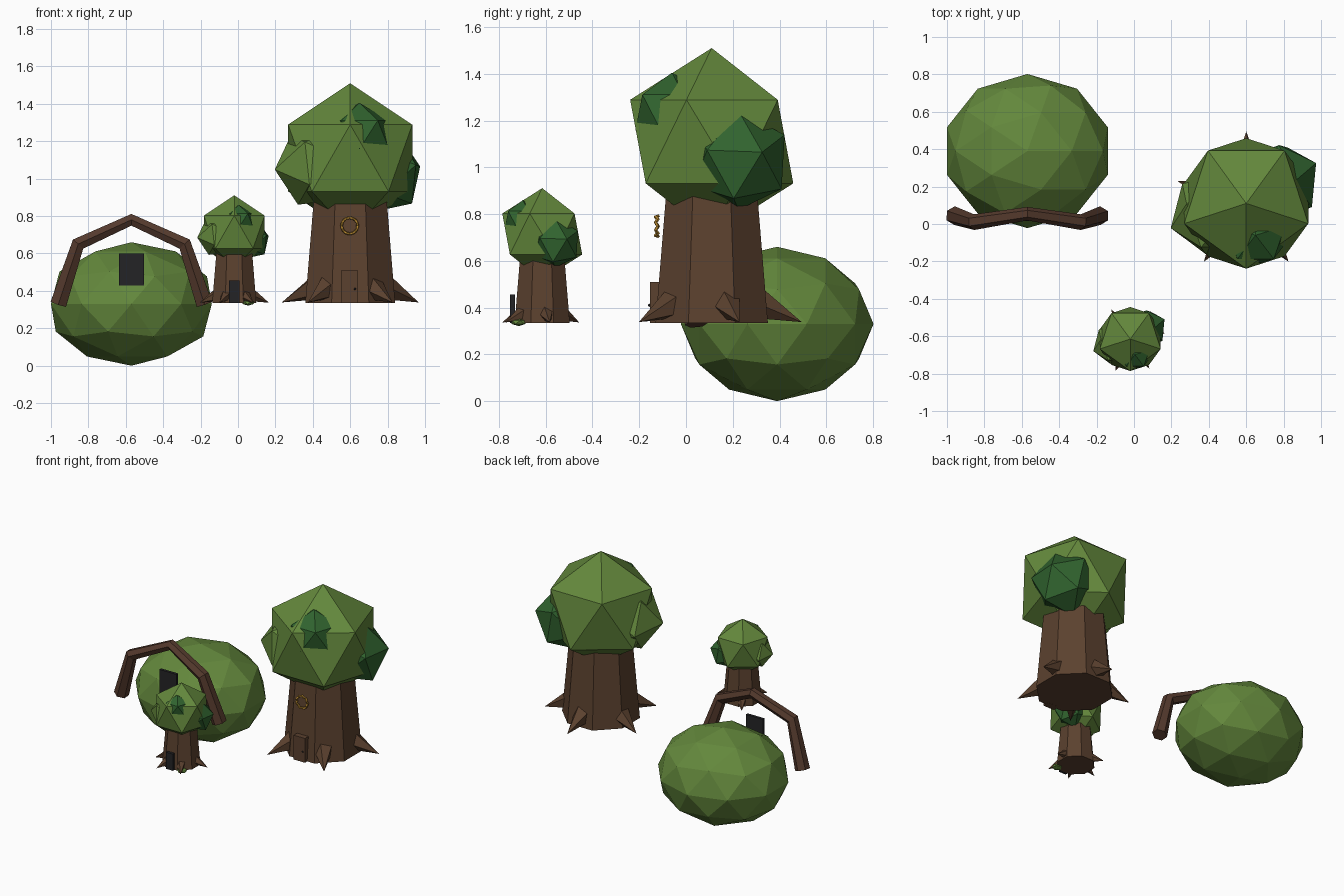
import bpy, bmesh
from math import radians, cos, sin, pi
from mathutils import Vector, Matrix

cube = bpy.data.objects.get("Cube")
if cube:
    bpy.data.objects.remove(cube, do_unlink=True)


def material(name, rgb):
    m = bpy.data.materials.new(name)
    m.use_nodes = True
    m.diffuse_color = (*rgb, 1)
    m.node_tree.nodes["Principled BSDF"].inputs["Base Color"].default_value = (*rgb, 1)
    return m


LEAF = material("leaf_green", (0.125, 0.245, 0.045))
DARK_LEAF = material("dark_leaf_green", (0.03, 0.125, 0.028))
BARK = material("bark_brown", (0.105, 0.053, 0.028))
BRANCH = material("branch_brown", (0.09, 0.042, 0.026))
BLACK = material("near_black", (0.017, 0.017, 0.019))
GOLD = material("gold", (0.48, 0.25, 0.03))


def finish(name, bm, mat):
    bmesh.ops.recalc_face_normals(bm, faces=bm.faces)
    me = bpy.data.meshes.new(name)
    bm.to_mesh(me)
    bm.free()
    me.materials.append(mat)
    ob = bpy.data.objects.new(name, me)
    bpy.context.collection.objects.link(ob)
    return ob


def blob(name, centre, radii, mat, turn=0, tilt=0, subdiv=1):
    bm = bmesh.new()
    bmesh.ops.create_icosphere(bm, subdivisions=subdiv, radius=1)
    mtx = (Matrix.Translation(centre) @ Matrix.Diagonal((*radii, 1))
           @ Matrix.Rotation(radians(tilt), 4, 'Y') @ Matrix.Rotation(radians(turn), 4, 'Z'))
    bm.transform(mtx)
    return finish(name, bm, mat)


def box(name, centre, size, mat):
    bm = bmesh.new()
    bmesh.ops.create_cube(bm, size=1)
    bm.transform(Matrix.Translation(centre) @ Matrix.Diagonal((*size, 1)))
    return finish(name, bm, mat)


def cone(name, start, end, r1, r2, sides, mat, turn=0):
    start, end = Vector(start), Vector(end)
    axis = end - start
    bm = bmesh.new()
    bmesh.ops.create_cone(bm, cap_ends=True, segments=sides, radius1=r1, radius2=r2,
                          depth=axis.length)
    bmesh.ops.remove_doubles(bm, verts=bm.verts, dist=1e-5)
    rot = axis.to_track_quat('Z', 'Y').to_matrix().to_4x4()
    bm.transform(Matrix.Translation((start + end) / 2) @ rot
                 @ Matrix.Rotation(radians(turn), 4, 'Z'))
    return finish(name, bm, mat)


def tube(name, path, radii, sides, mat):
    """Faceted tube with mitred joints along a path."""
    path = [Vector(p) for p in path]
    bm = bmesh.new()
    rings = []
    for i, p in enumerate(path):
        ahead = path[min(i + 1, len(path) - 1)] - p
        behind = p - path[max(i - 1, 0)]
        t = (ahead.normalized() + behind.normalized()).normalized()
        side = Vector((0, 1, 0))
        side = (side - t * side.dot(t)).normalized()
        up = t.cross(side)
        rings.append([bm.verts.new(p + radii[i] * (side * cos(a) + up * sin(a)))
                      for a in (2 * pi * k / sides for k in range(sides))])
    for a, b in zip(rings, rings[1:]):
        for k in range(sides):
            n = (k + 1) % sides
            bm.faces.new((a[k], a[n], b[n], b[k]))
    bm.faces.new(rings[0])
    bm.faces.new(rings[-1])
    return finish(name, bm, mat)


def tree(prefix, base, s, root_angles):
    base = Vector(base)

    def at(x, y, z):
        return base + s * Vector((x, y, z))

    cone(prefix + "_trunk", at(0, 0, 0), at(0, 0, 0.62), 0.26 * s, 0.205 * s, 8, BARK, 22.5)
    # Pointed roots
    for i, a in enumerate(root_angles):
        c, d = cos(radians(a)), sin(radians(a))
        cone(f"{prefix}_root_{i + 1}", at(0.19 * c, 0.19 * d, 0.085),
             at(0.385 * c, 0.385 * d, 0.003), 0.072 * s, 0, 5, BARK, 90)
    # Crown and leaf clumps
    crown = [("crown", (0, 0, 0.775), (0.39, 0.39, 0.4), LEAF, 54, 0),
             ("left_clump", (-0.18, -0.06, 0.725), (0.235, 0.235, 0.22), LEAF, 20, 25),
             ("front_clump", (0.05, -0.17, 0.9), (0.185, 0.175, 0.17), DARK_LEAF, 18, 0),
             ("side_clump", (0.18, 0.115, 0.695), (0.22, 0.225, 0.225), DARK_LEAF, 30, 20)]
    for part, c, r, mat, turn, tilt in crown:
        blob(f"{prefix}_{part}", at(*c), [s * v for v in r], mat, turn, tilt)


# Rounded bush house
blob("bush", (-0.57, 0.39, 0.33), (0.452, 0.412, 0.33), LEAF, subdiv=2)
box("bush_window", (-0.57, 0.025, 0.515), (0.135, 0.02, 0.17), BLACK)

# Bent branch arch over the window
half = [(0.39, 0.045, 0.33), (0.285, 0.01, 0.65), (0, 0.055, 0.78)]
left = [(-0.57 - x, y, z) for x, y, z in half]
right = [(-0.57 + x, y, z) for x, y, z in half[-2::-1]]
tube("branch_arch", left + right, (0.05, 0.042, 0.036, 0.042, 0.05), 6, BRANCH)

# Big tree with door and ring
tree("big_tree", (0.6, 0.11, 0.335), 1, (90, 162, 234, 306, 18))
box("big_door", (0.597, -0.13, 0.422), (0.09, 0.05, 0.175), BARK)
blob("door_knob", (0.625, -0.157, 0.41), (0.007, 0.007, 0.007), BLACK)
ring = [(0.597 + 0.043 * cos(a), -0.125 + 0.005 * (-1) ** k, 0.748 + 0.043 * sin(a))
        for k, a in enumerate(2 * pi * k / 16 for k in range(17))]
tube("door_ring", ring, [0.008] * 17, 5, GOLD)

# Small tree with dark door and moss
tree("small_tree", (-0.02, -0.615, 0.335), 0.49, (123, 190, 245, 303, 10))
box("small_door", (-0.02, -0.742, 0.395), (0.056, 0.02, 0.12), BLACK)
blob("moss_patch", (0.055, -0.715, 0.337), (0.036, 0.036, 0.016), LEAF, 10)
